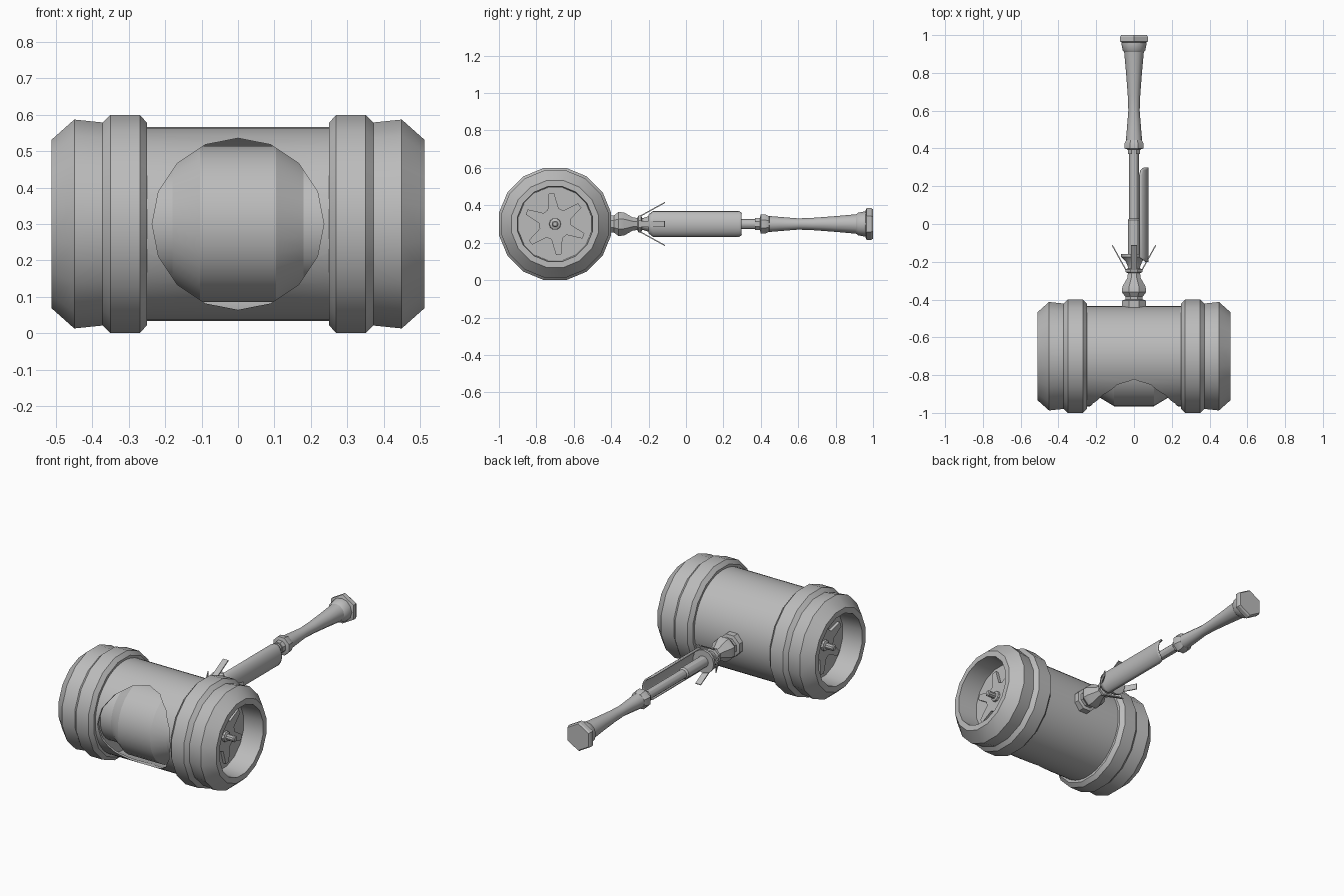
import bpy, bmesh, math
from mathutils import Matrix, Vector

old = bpy.data.objects.get("Cube")
if old:
    bpy.data.objects.remove(old)

steel = bpy.data.materials.new("plain grey")
steel.use_nodes = True
GREY = (0.5, 0.5, 0.5, 1)
steel.diffuse_color = GREY
steel.node_tree.nodes["Principled BSDF"].inputs["Base Color"].default_value = GREY

HEAD = Vector((0, -0.7, 0.3))
GRIP = Vector((0, 0, 0.3))


def finish(name, bm, smooth=30):
    bmesh.ops.recalc_face_normals(bm, faces=bm.faces)
    mesh = bpy.data.meshes.new(name)
    bm.to_mesh(mesh)
    bm.free()
    mesh.materials.append(steel)
    ob = bpy.data.objects.new(name, mesh)
    bpy.context.collection.objects.link(ob)
    if smooth:
        shade(ob, smooth)
    return ob


def shade(ob, angle):
    bpy.ops.object.select_all(action='DESELECT')
    ob.select_set(True)
    bpy.context.view_layer.objects.active = ob
    bpy.ops.object.shade_smooth_by_angle(angle=math.radians(angle))


def lathe(name, profile, axis, centre, sides, turn=0.0, closed=False, smooth=30):
    """Turn (position, radius) points about the x or y axis; turn is in side steps."""
    bm = bmesh.new()
    rings = []
    for p, r in profile:
        ring = []
        for i in range(sides):
            a = math.tau * (i + turn) / sides
            u, v = r * math.cos(a), r * math.sin(a)
            co = Vector((p, u, v)) if axis == 'X' else Vector((u, p, v))
            ring.append(bm.verts.new(centre + co))
        rings.append(ring)
    pairs = list(zip(rings, rings[1:]))
    if closed:
        pairs.append((rings[-1], rings[0]))
    else:
        bm.faces.new(rings[0])
        bm.faces.new(rings[-1])
    for a, b in pairs:
        for i in range(sides):
            j = (i + 1) % sides
            bm.faces.new((a[i], a[j], b[j], b[i]))
    return finish(name, bm, smooth)


# Head shell with a round window in its front
shell = lathe("head_shell", [(-0.27, 0.266), (0.27, 0.266), (0.27, 0.254), (-0.27, 0.254)],
              'X', HEAD, 48, closed=True, smooth=0)
cutter = lathe("window_cutter", [(-0.4, 0.236), (-0.03, 0.236)], 'Y', HEAD, 16, smooth=0)
cutter.hide_render = True
cut = shell.modifiers.new("window", 'BOOLEAN')
cut.object = cutter
cut.operation = 'DIFFERENCE'
cut.solver = 'EXACT'
bpy.context.view_layer.objects.active = shell
bpy.ops.object.modifier_apply(modifier=cut.name)
bpy.data.objects.remove(cutter)
shade(shell, 30)

# Inner barrel seen through the window
lathe("inner_barrel", [(-0.26, 0.17), (-0.18, 0.17), (-0.105, 0.215),
                       (0.105, 0.215), (0.18, 0.17), (0.26, 0.17)],
      'X', HEAD + Vector((0, -0.05, 0)), 32)

# Striking ends, mirrored left and right
k = 1 / math.cos(math.pi / 16)
END = [(0.25, 0.2), (0.25, 0.278), (0.27, 0.3), (0.35, 0.3), (0.372, 0.279),
       (0.45, 0.287), (0.512, 0.232), (0.512, 0.2), (0.39, 0.195)]
for side, s in (("left", 1), ("right", -1)):
    lathe(side + "_end_cap", [(s * p, r * k) for p, r in END], 'X', HEAD, 16, 0.5)
    # Six-armed star plate on the recessed disc
    bm = bmesh.new()
    pts = []
    for i in range(6):
        a = math.radians(97 + 60 * i)
        for r, off in ((0.165, -0.09), (0.165, 0.09), (0.085, 0.36), (0.085, 0.69)):
            pts.append(Vector((s * 0.39, r * math.cos(a + off), r * math.sin(a + off))) + HEAD)
    face = bm.faces.new([bm.verts.new(p) for p in pts])
    ext = bmesh.ops.extrude_face_region(bm, geom=[face])
    top = [v for v in ext["geom"] if isinstance(v, bmesh.types.BMVert)]
    bmesh.ops.translate(bm, vec=(s * 0.018, 0, 0), verts=top)
    finish(side + "_star_plate", bm, 0)
    lathe(side + "_hub_bolt", [(s * p, r) for p, r in
          ((0.39, 0.034), (0.42, 0.03), (0.425, 0.018), (0.47, 0.018), (0.475, 0.012))],
          'X', HEAD, 10)

# Neck joining the head to the handle
lathe("neck", [(-0.45, 0.068), (-0.405, 0.068), (-0.4, 0.05), (-0.385, 0.05),
               (-0.36, 0.07), (-0.33, 0.066), (-0.285, 0.038), (-0.22, 0.03)], 'Y', GRIP, 8, 0.5)
lathe("neck_band", [(-0.26, 0.036), (-0.255, 0.048), (-0.24, 0.048), (-0.235, 0.036)],
      'Y', GRIP, 8, 0.5)
lathe("guard_cup", [(-0.235, 0.03), (-0.2, 0.042), (-0.175, 0.068), (-0.16, 0.068)],
      'Y', GRIP, 12)

# Four splayed prongs around the neck
for i in range(4):
    bm = bmesh.new()
    bmesh.ops.create_cube(bm, size=1)
    turn = Matrix.Rotation(math.radians(90 * i), 4, 'Y')
    lean = Matrix.Rotation(math.radians(29), 4, 'X')
    place = Matrix.Translation((0, -0.185, 0.075))
    size = Matrix.Diagonal((0.034, 0.165, 0.006, 1))
    bm.transform(Matrix.Translation(GRIP) @ turn @ place @ lean @ size)
    finish("prong_%d" % (i + 1), bm, 0)

# Shaft
lathe("shaft", [(-0.24, 0.033), (0.02, 0.033), (0.03, 0.026), (0.42, 0.026)], 'Y', GRIP, 12)

# Curved guard along one side of the shaft, rounded at its far corners
bm = bmesh.new()
rows = []
STEPS = 10
for y, spread in ((-0.2, 0.5), (-0.175, 1), (0.26, 1), (0.285, 0.9), (0.298, 0.65)):
    row = []
    for i in range(STEPS + 1):
        a = math.pi / 2 * spread * (2 * i / STEPS - 1)
        row.append(bm.verts.new(GRIP + Vector((0.028 + 0.045 * math.cos(a), y,
                                               0.066 * math.sin(a)))))
    rows.append(row)
for a, b in zip(rows, rows[1:]):
    for i in range(STEPS):
        bm.faces.new((a[i], a[i + 1], b[i + 1], b[i]))
guard = finish("side_guard", bm, 40)
thick = guard.modifiers.new("thickness", 'SOLIDIFY')
thick.thickness = 0.008
thick.offset = 0

# Grip with collar and six-sided pommel
lathe("grip_collar", [(0.37, 0.034), (0.395, 0.036), (0.4, 0.055), (0.425, 0.055),
                      (0.445, 0.045), (0.45, 0.03)], 'Y', GRIP, 8, 0.5)
lathe("grip", [(0.43, 0.044), (0.5, 0.038), (0.6, 0.03), (0.68, 0.033), (0.8, 0.042),
               (0.91, 0.052), (0.92, 0.06), (0.95, 0.066), (0.965, 0.066)], 'Y', GRIP, 12)
lathe("pommel", [(0.96, 0.072), (0.966, 0.085), (0.99, 0.085), (1.0, 0.078)],
      'Y', GRIP, 6, 0.5)
